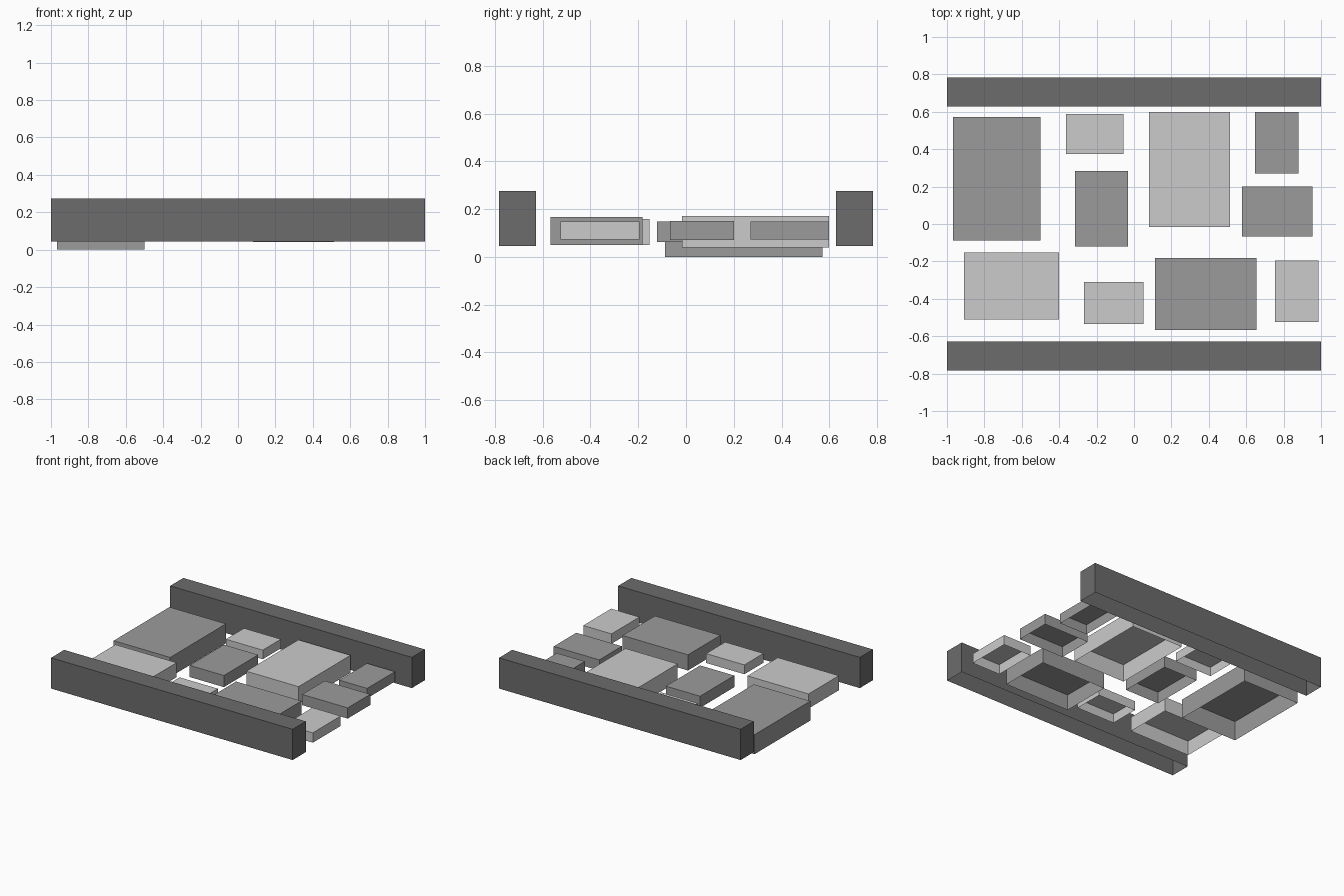
import bpy

if "Cube" in bpy.data.objects:
    bpy.data.objects.remove(bpy.data.objects["Cube"])


def grey(name, value):
    mat = bpy.data.materials.new(name)
    mat.diffuse_color = (value, value, value, 1)
    mat.use_nodes = True
    mat.node_tree.nodes["Principled BSDF"].inputs["Base Color"].default_value = mat.diffuse_color
    return mat


MID = grey("mid_grey", 0.33)
DARK = grey("dark_grey", 0.15)
LIGHT = None  # default grey


def open_box(name, mat, x0, x1, y0, y1, z0, z1):
    """Thin-shelled box: top and four sides, open underneath."""
    corners = [(x0, y0), (x1, y0), (x1, y1), (x0, y1)]
    verts = [(x, y, z) for z in (z0, z1) for x, y in corners]
    faces = [(i, (i + 1) % 4, (i + 1) % 4 + 4, i + 4) for i in range(4)]
    faces.append((4, 5, 6, 7))
    mesh = bpy.data.meshes.new(name)
    mesh.from_pydata(verts, [], faces)
    if mat:
        mesh.materials.append(mat)
    obj = bpy.data.objects.new(name, mesh)
    bpy.context.collection.objects.link(obj)
    return obj


# Long side rails
open_box("front_rail", DARK, -1, 1, -0.782, -0.627, 0.045, 0.275)
open_box("back_rail", DARK, -1, 1, 0.627, 0.782, 0.045, 0.275)

# Loose slabs between the rails: shade, x0, x1, y0, y1, z0, z1
slabs = {
    "large_left_slab": (MID, -0.968, -0.50, -0.087, 0.572, 0.0, 0.146),
    "small_back_slab": (LIGHT, -0.363, -0.057, 0.374, 0.589, 0.075, 0.143),
    "middle_slab": (MID, -0.315, -0.032, -0.121, 0.284, 0.062, 0.149),
    "large_back_slab": (LIGHT, 0.08, 0.512, -0.016, 0.599, 0.04, 0.171),
    "right_back_slab": (MID, 0.648, 0.88, 0.27, 0.599, 0.073, 0.147),
    "right_middle_slab": (MID, 0.578, 0.955, -0.067, 0.2, 0.07, 0.15),
    "left_front_slab": (LIGHT, -0.908, -0.402, -0.511, -0.152, 0.049, 0.158),
    "small_front_slab": (LIGHT, -0.267, 0.05, -0.535, -0.309, 0.074, 0.144),
    "large_front_slab": (MID, 0.112, 0.654, -0.567, -0.183, 0.049, 0.166),
    "right_front_slab": (LIGHT, 0.753, 0.987, -0.525, -0.195, 0.073, 0.147),
}
for name, spec in slabs.items():
    open_box(name, *spec)
